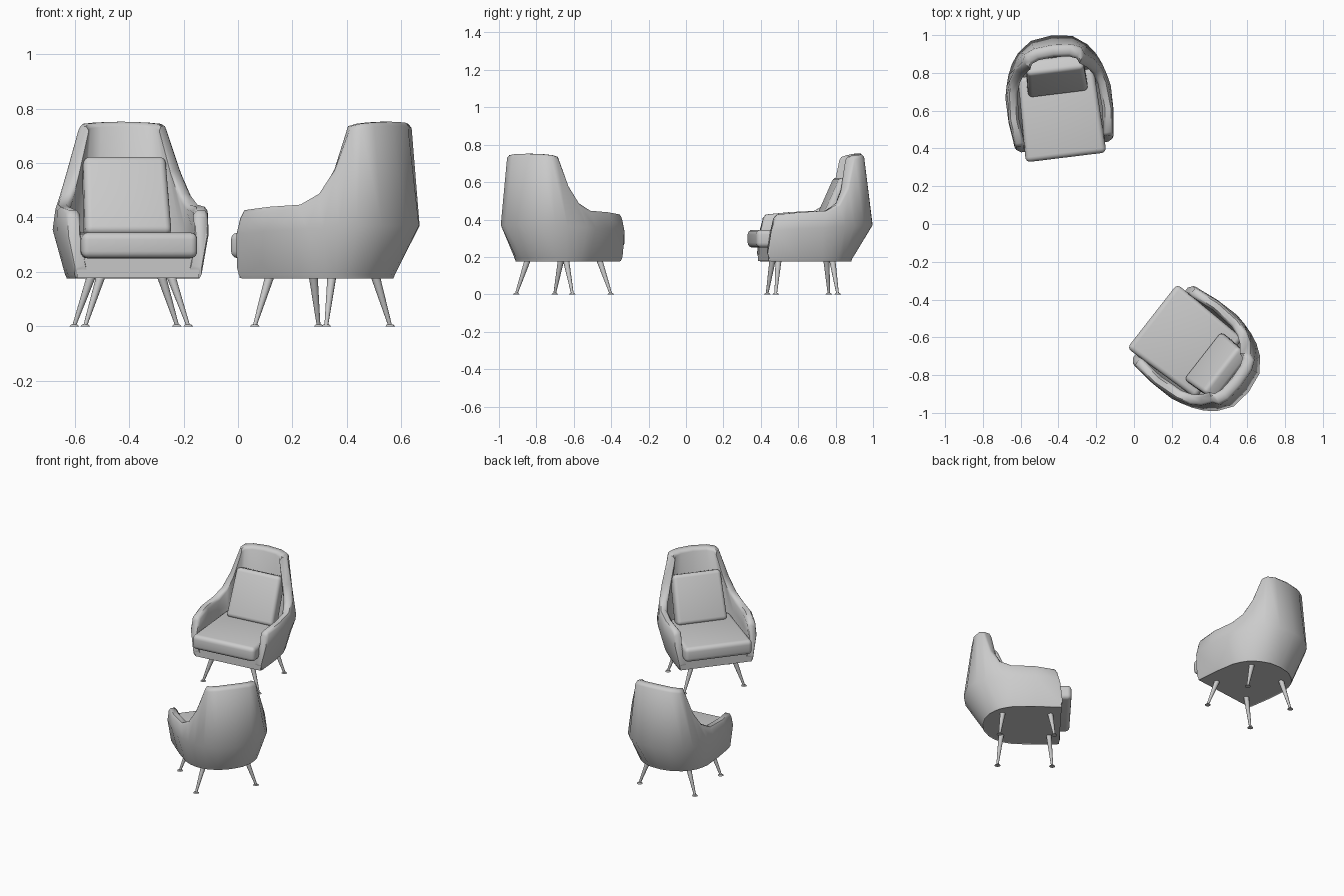
import bpy, bmesh, math
from mathutils import Matrix, Vector

if "Cube" in bpy.data.objects:
    bpy.data.objects.remove(bpy.data.objects["Cube"])

# Half-shell stations from back centre round to the arm front:
# base (x, y), bulge (x, y, z), rim (x, y, z)
STATIONS = [
    ((0, .190), (0, .300, .37), (0, .250, .755)),
    ((.080, .180), (.110, .285, .37), (.100, .242, .752)),
    ((.140, .150), (.185, .230, .37), (.150, .220, .747)),
    ((.175, .120), (.225, .175, .365), (.163, .185, .738)),
    ((.200, .090), (.250, .120, .36), (.212, .147, .580)),
    ((.220, .050), (.268, .060, .36), (.245, .095, .490)),
    ((.235, .000), (.281, .000, .355), (.268, .020, .450)),
    ((.240, -.130), (.280, -.130, .35), (.278, -.120, .442)),
    ((.235, -.285), (.264, -.265, .34), (.262, -.245, .430)),
]


def finish(bm, name, angle=40):
    bmesh.ops.recalc_face_normals(bm, faces=bm.faces)
    me = bpy.data.meshes.new(name)
    bm.to_mesh(me)
    bm.free()
    me.shade_smooth()
    me.set_sharp_from_angle(angle=math.radians(angle))
    return me


def inward(x, y, f=1.0):
    return x * (1 - .2 * f), y - .065 * f * max(0, y / .25)


def section(base, bulge, rim, side):
    (bx, by), (ux, uy, uz), (rx, ry, rz) = base, bulge, rim
    pts = [
        (bx * .97, by * .97, .175), (bx, by, .19), (ux, uy, uz),
        (rx, ry, rz - .018), (*inward(rx, ry, .2), rz - .003),
        (*inward(rx, ry, .75), rz - .003), (*inward(rx, ry), rz - .02),
        (*inward(ux, uy), uz), (*inward(bx, by), .2),
    ]
    return [Vector((side * x, y, z)) for x, y, z in pts]


# Wrap-around shell: back and arms in one closed loft
def make_shell():
    rows = [section(*s, -1) for s in reversed(STATIONS[1:])]
    rows += [section(*s, 1) for s in STATIONS]

    def nose(row):  # rounded arm front
        c = sum(row, Vector()) / len(row)
        return [c + (p - c) * .8 + Vector((0, -.014, 0)) for p in row]
    rows = [nose(rows[0])] + rows + [nose(rows[-1])]
    bm = bmesh.new()
    vs = [[bm.verts.new(p) for p in row] for row in rows]
    n = len(vs[0])
    for a, b in zip(vs, vs[1:]):
        for i in range(n):
            j = (i + 1) % n
            bm.faces.new((a[i], a[j], b[j], b[i]))
    bm.faces.new(vs[0])
    bm.faces.new(vs[-1])
    return finish(bm, "shell", 50)


# Flat platform that closes the underside and forms the front rail
def make_platform():
    right = [s[0] for s in STATIONS]
    outline = [(-x, y) for x, y in reversed(right[1:])] + right
    bm = bmesh.new()
    f = bm.faces.new([bm.verts.new((x * .96, y * .96 - .015 * (y < -.2), .178))
                      for x, y in outline])
    top = bmesh.ops.extrude_face_region(bm, geom=[f])["geom"]
    bmesh.ops.translate(bm, vec=(0, 0, .074),
                        verts=[v for v in top if isinstance(v, bmesh.types.BMVert)])
    return finish(bm, "seat_platform", 35)


# Padded block; taper narrows one end along the given axis
def make_cushion(name, size, bevel, axis, taper, matrix):
    bm = bmesh.new()
    bmesh.ops.create_cube(bm, size=1)
    for v in bm.verts:
        if v.co[axis] > 0:
            v.co.x *= taper
        v.co = Vector(a * b for a, b in zip(v.co, size))
    bmesh.ops.bevel(bm, geom=bm.edges[:], offset=bevel, segments=4,
                    profile=.5, affect='EDGES')
    bm.transform(matrix)
    return finish(bm, name, 60)


# Slim tapered splayed leg with a small disc foot
def make_leg(name, foot, top):
    bm = bmesh.new()
    a, b = Vector(foot), Vector(top)
    d = b - a
    rot = d.to_track_quat('Z', 'Y').to_matrix().to_4x4()
    bmesh.ops.create_cone(bm, cap_ends=True, segments=12, radius1=.007,
                          radius2=.017, depth=d.length,
                          matrix=Matrix.Translation((a + b) / 2) @ rot)
    bmesh.ops.create_cone(bm, cap_ends=True, segments=16, radius1=.018,
                          radius2=.012, depth=.006,
                          matrix=Matrix.Translation((a.x, a.y, .003)))
    return finish(bm, name)


parts = [
    make_shell(),
    make_platform(),
    make_cushion("seat_cushion", (.43, .45, .095), .026, 1, .94,
                 Matrix.Translation((0, -.125, .2975))),
    make_cushion("back_cushion", (.32, .09, .31), .024, 2, .95,
                 Matrix.Translation((0, .086, .47)) @
                 Matrix.Rotation(math.radians(-24), 4, 'X')),
]
for sx, side in ((-1, "left"), (1, "right")):
    parts.append(make_leg("front_leg_" + side, (sx * .19, -.245, .004),
                          (sx * .128, -.222, .19)))
    parts.append(make_leg("rear_leg_" + side, (sx * .19, .088, .004),
                          (sx * .128, .066, .19)))

# Two chairs sharing the same parts, turned towards each other
for chair, (x, y, turn) in {"first": (-.402, .70, 7),
                            "second": (.372, -.703, -128)}.items():
    place = Matrix.Translation((x, y, 0)) @ Matrix.Rotation(math.radians(turn), 4, 'Z')
    for me in parts:
        ob = bpy.data.objects.new(f"{chair}_chair_{me.name}", me)
        ob.matrix_world = place
        bpy.context.collection.objects.link(ob)
